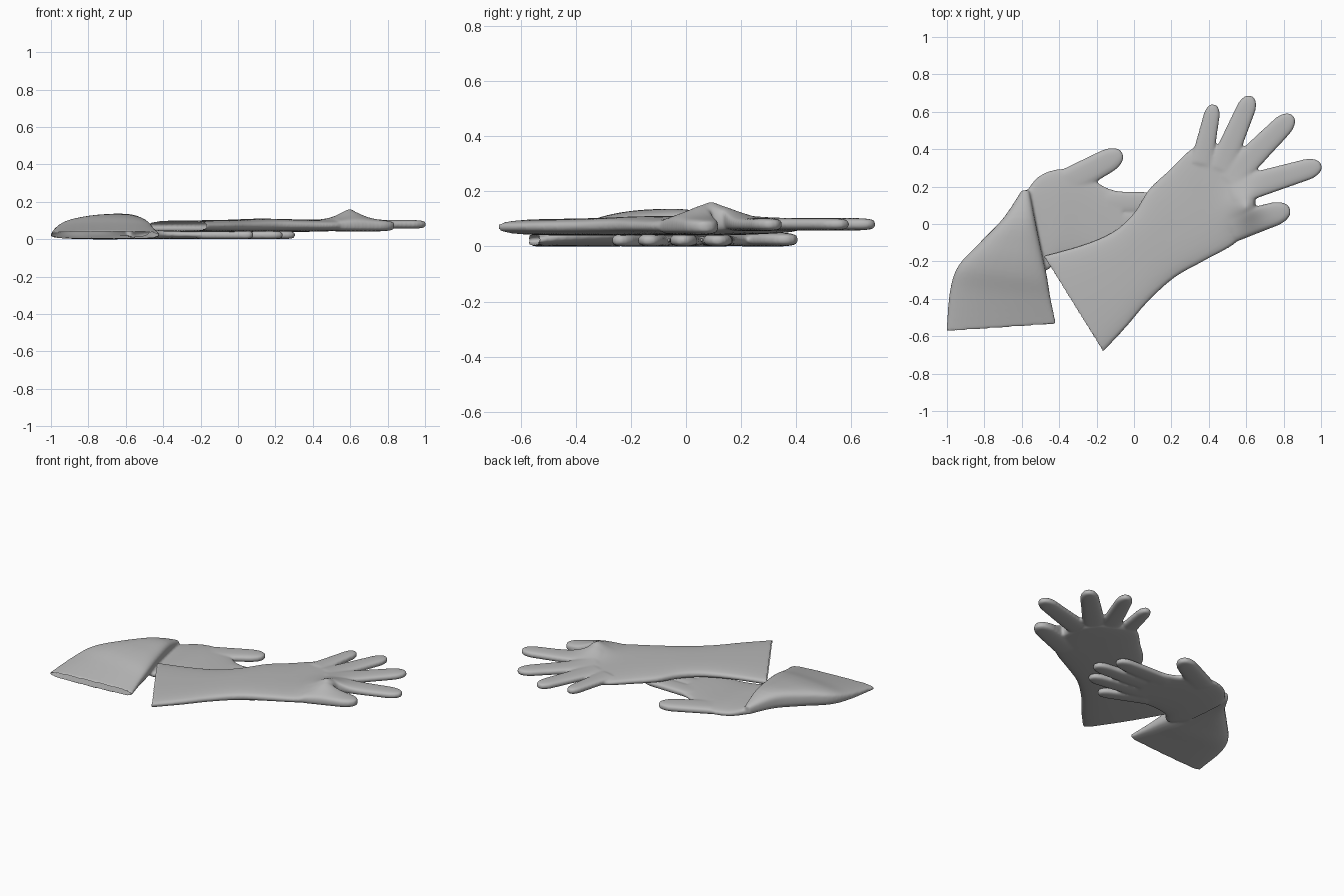
import bpy, bmesh, math
from mathutils import Vector

if "Cube" in bpy.data.objects:
    bpy.data.objects.remove(bpy.data.objects["Cube"])

SEG = 32
rubber = bpy.data.materials.new("grey_rubber")
rubber.diffuse_color = (0.48, 0.48, 0.48, 1)
rubber.use_nodes = True
rubber.node_tree.nodes["Principled BSDF"].inputs["Base Color"].default_value = rubber.diffuse_color


def loft(bm, stations):
    """Skin flattened oval rings; station = (ux, uy, lx, ly, z_low, z_high)."""
    rings = []
    for ux, uy, lx, ly, z0, z1 in stations:
        u, l = Vector((ux, uy)), Vector((lx, ly))
        c, d = (u + l) / 2, (u - l) / 2
        ring = []
        for i in range(SEG):
            a = 2 * math.pi * i / SEG
            ca, sa = math.cos(a), math.sin(a)
            s = math.copysign(abs(ca) ** 0.8, ca)
            h = math.copysign(abs(sa) ** 0.6, sa)
            p = c + d * s
            ring.append(bm.verts.new((p.x, p.y, (z0 + z1) / 2 + h * (z1 - z0) / 2)))
        rings.append(ring)
    for a, b in zip(rings, rings[1:]):
        for i in range(SEG):
            j = (i + 1) % SEG
            bm.faces.new((a[i], a[j], b[j], b[i]))
    bm.faces.new(rings[0][::-1])
    bm.faces.new(rings[-1])


def refine(stations, n=5):
    """Catmull-Rom interpolation between stations."""
    out = []
    for i in range(len(stations) - 1):
        p = [stations[max(0, min(len(stations) - 1, i + k))] for k in (-1, 0, 1, 2)]
        for k in range(n):
            t = k / n
            out.append([0.5 * (2 * b + (c - a) * t + (2 * a - 5 * b + 4 * c - d) * t * t
                               + (3 * b - a - 3 * c + d) * t ** 3) for a, b, c, d in zip(*p)])
    return out + [stations[-1]]


def finger(bm, base, tip, r0, r1, z0, z1):
    """Flattened finger with a long rounded tip."""
    b, t = Vector(base), Vector(tip)
    axis = t - b
    length = axis.length
    axis.normalize()
    side = Vector((-axis.y, axis.x))
    nose = 1.7 * r1
    body = length - nose
    rows = [(body * k / 5, r0 + (r1 - r0) * k / 5, 1) for k in range(6)]
    for a in (12, 25, 40, 55, 68, 80):
        a = math.radians(a)
        rows.append((body + nose * math.sin(a), r1 * math.cos(a) ** 0.9, math.cos(a) ** 0.4))
    zc, zh = (z0 + z1) / 2, (z1 - z0) / 2
    st = []
    for d, w, h in rows:
        p = b + axis * d
        u, l = p + side * w, p - side * w
        st.append((u.x, u.y, l.x, l.y, zc - zh * h, zc + zh * h))
    loft(bm, st)


def make_glove(name, lofts, fingers, cuff, outward, bump=None):
    bm = bmesh.new()
    for st in lofts:
        loft(bm, refine(st))
    for f in fingers:
        finger(bm, *f)
    bmesh.ops.recalc_face_normals(bm, faces=bm.faces)
    me = bpy.data.meshes.new(name)
    bm.to_mesh(me)
    bm.free()
    ob = bpy.data.objects.new(name, me)
    bpy.context.collection.objects.link(ob)
    bpy.context.view_layer.objects.active = ob
    ob.select_set(True)
    # fuse palm, fingers and cuff into one soft skin
    m = ob.modifiers.new("fuse", 'REMESH')
    m.mode = 'VOXEL'
    m.voxel_size = 0.008
    s = ob.modifiers.new("soften", 'SMOOTH')
    s.factor = 0.5
    s.iterations = 6
    for mod in ("fuse", "soften"):
        bpy.ops.object.modifier_apply(modifier=mod)
    # open the cuff end
    bm = bmesh.new()
    bm.from_mesh(ob.data)
    a, b = (Vector((*p, 0)) for p in cuff)
    n = Vector((b.y - a.y, a.x - b.x, 0)).normalized()
    if n.dot(Vector((*outward, 0))) < 0:
        n = -n
    dead = [f for f in bm.faces
            if abs((f.calc_center_median() - a).dot(n)) < 0.025 and f.normal.dot(n) > 0.75]
    bmesh.ops.delete(bm, geom=dead, context='FACES')
    # raised crease at the thumb root
    if bump:
        bx, by, height, r = bump
        for v in bm.verts:
            d = math.hypot(v.co.x - bx, (v.co.y - by) * 0.85)
            k = max(0, min(1, (v.co.z - 0.06) / 0.03))
            v.co.z += k * height * math.exp(-(d / r) ** 1.5)
    bm.to_mesh(ob.data)
    bm.free()
    ob.data.materials.clear()
    ob.data.materials.append(rubber)
    bpy.ops.object.shade_smooth_by_angle(angle=math.radians(50))
    ob.select_set(False)


# upper glove: wide cuff, forearm and palm, then the digits
upper_body = [
    (-0.485, -0.17, -0.165, -0.685, 0.04, 0.10), (-0.27, -0.11, -0.04, -0.55, 0.04, 0.102),
    (-0.11, -0.04, 0.08, -0.41, 0.04, 0.105), (0.0, 0.06, 0.22, -0.285, 0.04, 0.11),
    (0.08, 0.185, 0.37, -0.2, 0.04, 0.108), (0.19, 0.29, 0.54, -0.105, 0.04, 0.103),
    (0.32, 0.41, 0.63, 0.0, 0.045, 0.10), (0.42, 0.405, 0.65, 0.13, 0.05, 0.10),
    (0.52, 0.36, 0.63, 0.22, 0.055, 0.098)]
upper_fingers = [
    ((0.36, 0.32), (0.428, 0.64), 0.06, 0.044, 0.058, 0.103),
    ((0.46, 0.29), (0.628, 0.685), 0.068, 0.052, 0.058, 0.103),
    ((0.50, 0.23), (0.85, 0.58), 0.074, 0.058, 0.058, 0.103),
    ((0.52, 0.17), (1.003, 0.315), 0.076, 0.057, 0.056, 0.103),
    ((0.52, -0.02), (0.835, 0.08), 0.08, 0.065, 0.042, 0.10)]
make_glove("upper_glove", [upper_body], upper_fingers,
           ((-0.485, -0.17), (-0.165, -0.685)), (-1, -0.5), (0.60, 0.09, 0.065, 0.085))

# lower glove: flat hand with its cuff twisted over the wrist
lower_hand = [
    (-0.585, 0.16, -0.555, -0.17, 0.0, 0.06), (-0.51, 0.255, -0.475, -0.25, 0.0, 0.055),
    (-0.40, 0.295, -0.40, -0.19, 0.0, 0.055), (-0.28, 0.28, -0.28, -0.17, 0.0, 0.05),
    (-0.16, 0.20, -0.16, -0.18, 0.0, 0.047), (-0.06, 0.17, -0.08, -0.16, 0.0, 0.045)]
lower_cuff = [
    (-0.60, 0.18, -0.56, 0.18, 0.02, 0.075), (-0.70, 0.03, -0.53, 0.03, 0.02, 0.13),
    (-0.83, -0.105, -0.495, -0.14, 0.01, 0.135), (-0.94, -0.225, -0.465, -0.28, 0.0, 0.12),
    (-0.985, -0.36, -0.445, -0.40, 0.0, 0.085), (-1.005, -0.575, -0.415, -0.535, 0.0, 0.045)]
lower_fingers = [
    ((-0.36, 0.22), (-0.062, 0.38), 0.075, 0.065, 0.0, 0.05),
    ((-0.15, 0.115), (0.23, 0.115), 0.062, 0.053, 0.0, 0.045),
    ((-0.15, 0.02), (0.305, -0.015), 0.058, 0.05, 0.0, 0.045),
    ((-0.15, -0.07), (0.24, -0.14), 0.056, 0.048, 0.0, 0.045),
    ((-0.20, -0.12), (0.08, -0.25), 0.05, 0.042, 0.0, 0.045)]
make_glove("lower_glove", [lower_hand, lower_cuff], lower_fingers,
           ((-1.005, -0.575), (-0.415, -0.535)), (0, -1))
